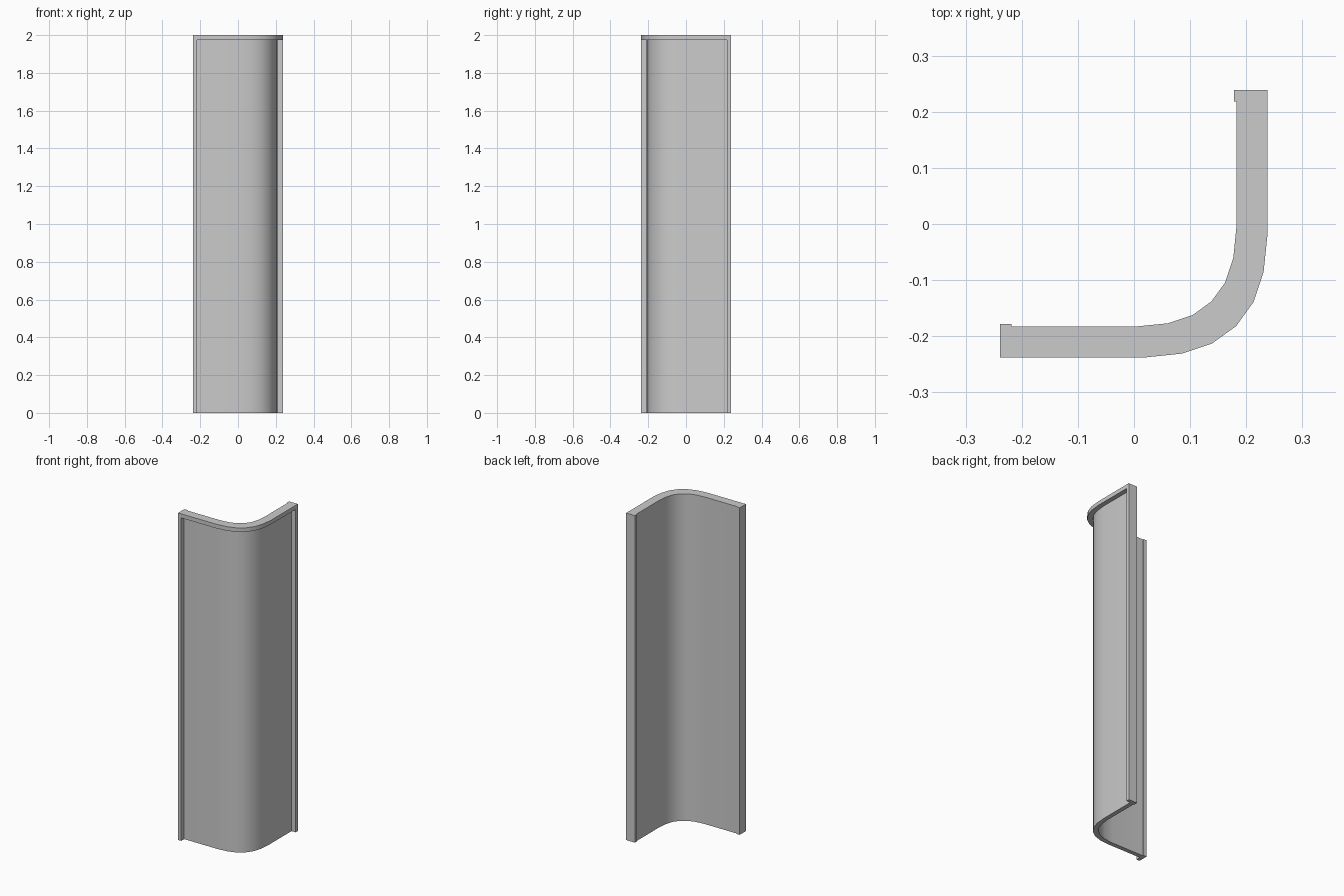
import bpy, bmesh, math

if "Cube" in bpy.data.objects:
    bpy.data.objects.remove(bpy.data.objects["Cube"])

# Half of each symmetric plan curve, from the left end to the corner diagonal
OUTER = [(-0.218, -0.238), (0.018, -0.238), (0.085, -0.231), (0.139, -0.213), (0.182, -0.182)]
INNER = [(-0.218, -0.183), (0.0, -0.183), (0.06, -0.177), (0.105, -0.162), (0.138, -0.138)]


def flip(p):
    """Reflect a plan point across the corner diagonal."""
    return (-p[1], -p[0])


def full(half):
    return half + [flip(p) for p in reversed(half[:-1])]


def extrude_plan(name, points, z0, z1):
    bm = bmesh.new()
    face = bm.faces.new([bm.verts.new((x, y, z0)) for x, y in points])
    top = bmesh.ops.extrude_face_region(bm, geom=[face])["geom"]
    bmesh.ops.translate(bm, vec=(0, 0, z1 - z0),
                        verts=[v for v in top if isinstance(v, bmesh.types.BMVert)])
    bmesh.ops.recalc_face_normals(bm, faces=bm.faces)
    mesh = bpy.data.meshes.new(name)
    bm.to_mesh(mesh)
    bm.free()
    obj = bpy.data.objects.new(name, mesh)
    bpy.context.collection.objects.link(obj)
    bpy.ops.object.select_all(action='DESELECT')
    obj.select_set(True)
    bpy.context.view_layer.objects.active = obj
    bpy.ops.object.shade_smooth_by_angle(angle=math.radians(30))
    return obj


outer, inner = full(OUTER), full(INNER)

# Curved panel: flush with the rim inside, set back from it outside
middle = [(i[0] + (o[0] - i[0]) * 0.49, i[1] + (o[1] - i[1]) * 0.49)
          for o, i in zip(outer, inner)]
extrude_plan("curved_panel", middle + inner[::-1], 0, 1.975)

# Top rail following the bend
extrude_plan("top_rail", outer + inner[::-1], 1.975, 2)

# Upright posts closing both ends
post = [(-0.239, -0.238), (-0.218, -0.238), (-0.218, -0.178), (-0.239, -0.178)]
extrude_plan("left_end_post", post, 0, 2)
extrude_plan("right_end_post", [flip(p) for p in post], 0, 2)
